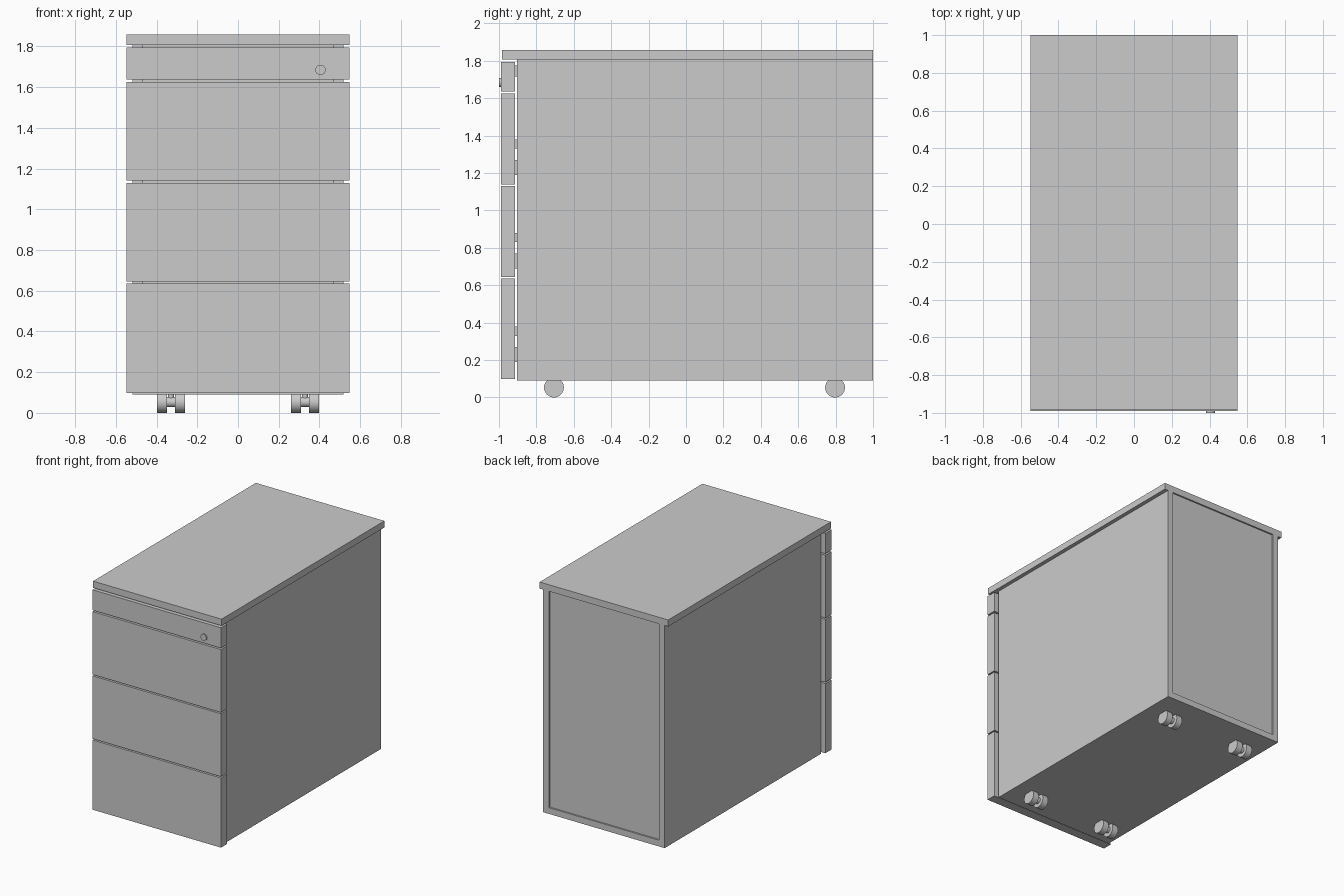
import bpy, bmesh, math
from mathutils import Matrix, Vector

if "Cube" in bpy.data.objects:
    bpy.data.objects.remove(bpy.data.objects["Cube"])


def make_object(name, bm):
    mesh = bpy.data.meshes.new(name)
    bm.to_mesh(mesh)
    bm.free()
    ob = bpy.data.objects.new(name, mesh)
    bpy.context.collection.objects.link(ob)
    return ob


def add_box(bm, x, y, z):
    size = Vector((x[1] - x[0], y[1] - y[0], z[1] - z[0]))
    mid = Vector((sum(x), sum(y), sum(z))) / 2
    bmesh.ops.create_cube(bm, size=1, matrix=Matrix.Translation(mid) @ Matrix.Diagonal((*size, 1)))


def boxes(name, *parts):
    bm = bmesh.new()
    for p in parts:
        add_box(bm, *p)
    return make_object(name, bm)


def cylinder(name, center, radius, depth, axis, segments=32):
    rot = {"x": Matrix.Rotation(math.pi / 2, 4, "Y"),
           "y": Matrix.Rotation(math.pi / 2, 4, "X"),
           "z": Matrix.Identity(4)}[axis]
    bm = bmesh.new()
    bmesh.ops.create_cone(bm, cap_ends=True, segments=segments, radius1=radius, radius2=radius,
                          depth=depth, matrix=Matrix.Translation(center) @ rot)
    ob = make_object(name, bm)
    bpy.ops.object.select_all(action="DESELECT")
    ob.select_set(True)
    bpy.context.view_layer.objects.active = ob
    bpy.ops.object.shade_smooth_by_angle(angle=math.radians(35))
    return ob


TOP_W, BODY_W, T = 0.548, 0.518, 0.048
FRONT, BACK, LOW, HIGH = -0.903, 1.0, 0.09, 1.806
INNER = BODY_W - T

# Carcass: side panels, bottom, recessed back and overhanging top
boxes("top_panel", ((-TOP_W, TOP_W), (-0.983, BACK), (HIGH, 1.857)))
for side, s in (("left", -1), ("right", 1)):
    x = sorted((s * INNER, s * BODY_W))
    boxes(side + "_side_panel", (x, (FRONT, BACK), (LOW, HIGH)))
boxes("bottom_panel", ((-INNER, INNER), (FRONT, BACK), (LOW, LOW + T)))
boxes("back_panel", ((-INNER, INNER), (0.945, 0.988), (LOW + T, HIGH)))

# Drawer fronts
fronts = {"bottom": (0.098, 0.635), "lower_middle": (0.645, 1.13),
          "upper_middle": (1.14, 1.625), "pencil": (1.636, 1.793)}
for label, z in fronts.items():
    boxes(label + "_drawer_front", ((-TOP_W, TOP_W), (-0.99, -0.915), z))

# Drawer trays with low metal sides and a gallery rail above
for label, z in (("bottom", 0.19), ("lower_middle", 0.69), ("upper_middle", 1.19)):
    y = (-0.915, 0.85)
    boxes(label + "_drawer_tray",
          ((-0.435, 0.435), y, (z + 0.01, z + 0.03)),
          ((-0.455, -0.435), y, (z, z + 0.08)),
          ((0.435, 0.455), y, (z, z + 0.08)),
          ((-0.435, 0.435), (0.83, 0.85), (z + 0.03, z + 0.19)))
    boxes(label + "_drawer_rails",
          ((-0.455, -0.435), y, (z + 0.14, z + 0.19)),
          ((0.435, 0.455), y, (z + 0.14, z + 0.19)))
boxes("pencil_drawer_tray",
      ((-0.435, 0.435), (-0.915, 0.7), (1.715, 1.725)),
      ((-0.455, -0.435), (-0.915, 0.7), (1.715, 1.775)),
      ((0.435, 0.455), (-0.915, 0.7), (1.715, 1.775)),
      ((-0.435, 0.435), (0.68, 0.7), (1.725, 1.775)))

# Lock
cylinder("lock", (0.405, -0.99, 1.684), 0.025, 0.02, "y")

# Twin-wheel casters
for end, y in (("front", -0.706), ("back", 0.797)):
    for side, x in (("left", -0.329), ("right", 0.329)):
        name = f"{end}_{side}_caster"
        for n, dx in (("a", -0.044), ("b", 0.044)):
            cylinder(f"{name}_wheel_{n}", (x + dx, y, 0.053), 0.053, 0.05, "x")
        cylinder(name + "_axle", (x, y, 0.053), 0.025, 0.06, "x", 20)
        cylinder(name + "_stem", (x, y, 0.075), 0.015, 0.05, "z", 20)
